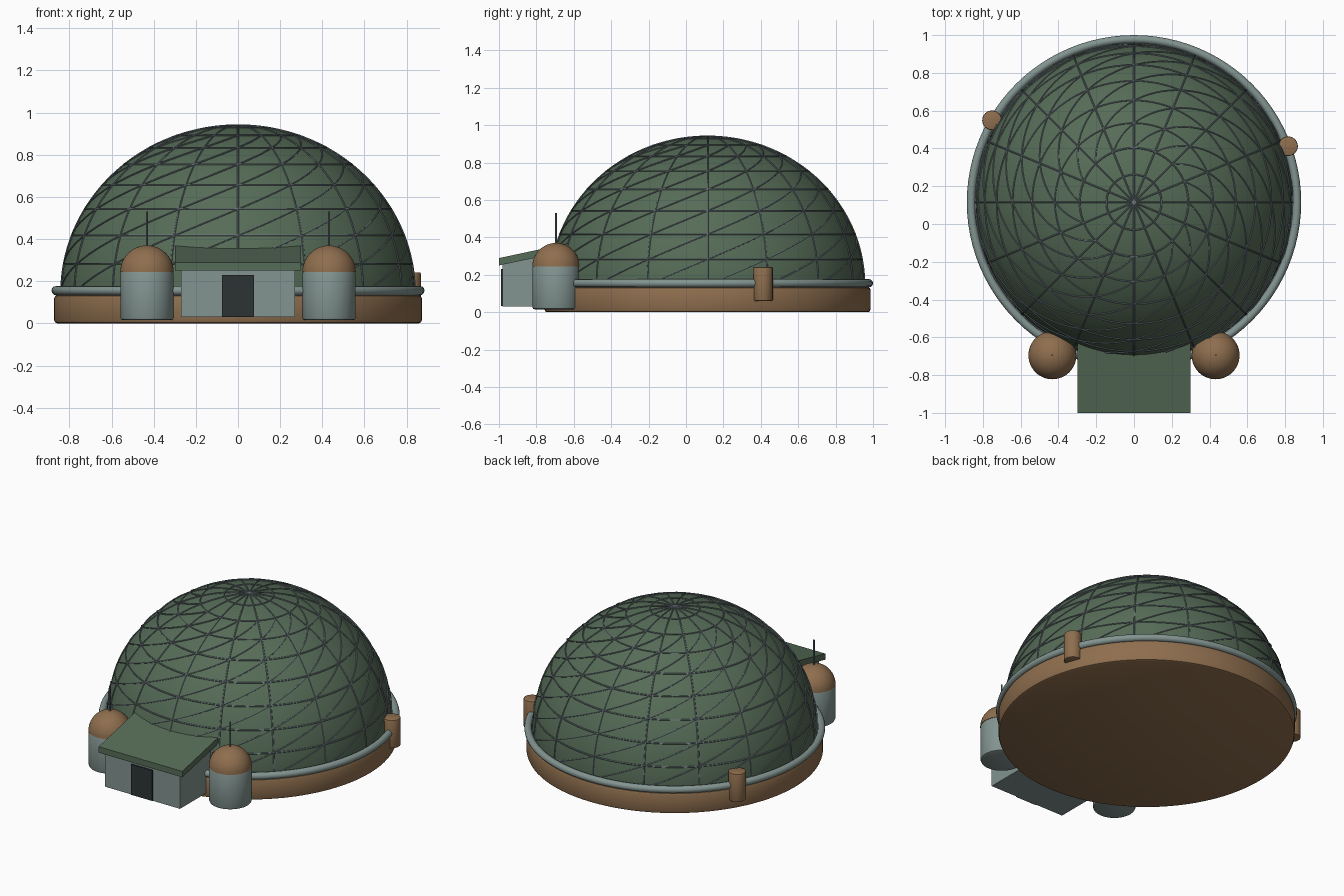
import bpy, bmesh, math
from mathutils import Vector

if "Cube" in bpy.data.objects:
    bpy.data.objects.remove(bpy.data.objects["Cube"])

CY = 0.115           # dome centre in y
SPRING = 0.145       # height where the dome starts
DOME_R, DOME_H = 0.838, 0.794
SEGS, RINGS, SUB = 16, 9, 6  # lattice divisions and curve steps per panel


def material(name, rgb):
    m = bpy.data.materials.new(name)
    m.diffuse_color = (*rgb, 1)
    m.use_nodes = True
    m.node_tree.nodes["Principled BSDF"].inputs["Base Color"].default_value = m.diffuse_color
    return m


GREEN = material("green_panel", (0.092, 0.150, 0.095))
BROWN = material("brown_clay", (0.275, 0.158, 0.077))
GREY = material("pale_grey_metal", (0.225, 0.297, 0.280))
STEEL = material("blue_grey_strut", (0.150, 0.185, 0.205))
BLACK = material("door_black", (0.025, 0.033, 0.034))


def finish(obj, mat, smooth=True):
    obj.data.materials.clear()
    obj.data.materials.append(mat)
    if smooth:
        bpy.ops.object.select_all(action='DESELECT')
        obj.select_set(True)
        bpy.context.view_layer.objects.active = obj
        bpy.ops.object.shade_smooth_by_angle(angle=math.radians(40))
    return obj


def mesh_object(name, bm):
    bmesh.ops.recalc_face_normals(bm, faces=bm.faces)
    me = bpy.data.meshes.new(name)
    bm.to_mesh(me)
    bm.free()
    obj = bpy.data.objects.new(name, me)
    bpy.context.collection.objects.link(obj)
    return obj


def lathe(name, profile, centre, mat, steps=48):
    """Turn an (r, z) profile around a vertical axis."""
    bm = bmesh.new()
    verts = [bm.verts.new((r, 0, z)) for r, z in profile]
    edges = [bm.edges.new(p) for p in zip(verts, verts[1:])]
    bmesh.ops.spin(bm, geom=verts + edges, cent=(0, 0, 0), axis=(0, 0, 1),
                   angle=math.tau, steps=steps)
    bmesh.ops.remove_doubles(bm, verts=bm.verts, dist=1e-5)
    obj = mesh_object(name, bm)
    obj.location = (*centre, 0)
    return finish(obj, mat)


def drum(r, z0, z1, b):
    """Cylinder profile with softened rims."""
    return [(0, z0), (r - b, z0), (r - 0.3 * b, z0 + 0.3 * b), (r, z0 + b),
            (r, z1 - b), (r - 0.3 * b, z1 - 0.3 * b), (r - b, z1), (0, z1)]


def cap(r, h, z, n):
    return [(r * math.cos(a), z + h * math.sin(a))
            for a in (math.pi / 2 * i / n for i in range(n))] + [(0, z + h)]


def side_extrude(name, yz, half, mat):
    """Extrude a (y, z) outline across x."""
    bm = bmesh.new()
    face = bm.faces.new([bm.verts.new((-half, y, z)) for y, z in yz])
    new = bmesh.ops.extrude_face_region(bm, geom=[face])["geom"]
    bmesh.ops.translate(bm, vec=(2 * half, 0, 0),
                        verts=[v for v in new if isinstance(v, bmesh.types.BMVert)])
    return finish(mesh_object(name, bm), mat, False)


# Foundation, dome shell and surrounding pipe
lathe("foundation", drum(0.872, 0, 0.135, 0.015), (0, CY), BROWN, 96)
lathe("dome_shell", [(0, 0.125), (DOME_R, 0.125)] + cap(DOME_R, DOME_H, SPRING, 36),
      (0, CY), GREEN, 96)
bpy.ops.mesh.primitive_torus_add(major_radius=0.863, minor_radius=0.022,
                                 major_segments=96, minor_segments=12,
                                 location=(0, CY, 0.155))
pipe = bpy.context.object
pipe.name = "perimeter_pipe"
finish(pipe, GREY)


# Strut lattice hugging the shell: meridians, level rings, rising diagonals
def node(ring, seg):
    lat = math.pi / 2 * ring / RINGS
    lon = math.tau * seg / SEGS
    r = DOME_R + 0.002
    return Vector((r * math.cos(lat) * math.cos(lon),
                   r * math.cos(lat) * math.sin(lon) + CY,
                   SPRING + (DOME_H + 0.002) * math.sin(lat)))


curve = bpy.data.curves.new("dome_lattice", 'CURVE')
curve.dimensions = '3D'
curve.bevel_depth = 0.004
curve.bevel_resolution = 1


def strut(points, cyclic=False):
    s = curve.splines.new('POLY')
    s.points.add(len(points) - 1)
    for p, co in zip(s.points, points):
        p.co = (*co, 1)
    s.use_cyclic_u = cyclic


for s in range(SEGS):
    strut([node(i / SUB, s) for i in range(RINGS * SUB + 1)])
    strut([node(i / SUB, s + i / SUB) for i in range((RINGS - 2) * SUB + 1)])
for r in range(RINGS):
    strut([node(r, i / SUB) for i in range(SEGS * SUB)], True)
lattice = bpy.data.objects.new("dome_lattice", curve)
bpy.context.collection.objects.link(lattice)
bpy.ops.object.select_all(action='DESELECT')
lattice.select_set(True)
bpy.context.view_layer.objects.active = lattice
bpy.ops.object.convert(target='MESH')
finish(bpy.context.object, STEEL)

# Entrance building with lean-to roof and door
side_extrude("entrance_walls",
             [(-0.98, 0.03), (-0.6, 0.03), (-0.6, 0.335), (-0.98, 0.256)], 0.27, GREY)
side_extrude("entrance_roof",
             [(-1.0, 0.25), (-0.62, 0.33), (-0.628, 0.369), (-1.0, 0.289)], 0.30, GREEN)
side_extrude("door",
             [(-0.988, 0.032), (-0.979, 0.032), (-0.979, 0.23), (-0.988, 0.23)], 0.075, BLACK)

# Flanking tanks with round caps and aerials
for side, x in (("left", -0.432), ("right", 0.432)):
    lathe(side + "_tank", drum(0.126, 0.015, 0.25, 0.012), (x, -0.695), GREY)
    lathe(side + "_tank_cap", [(0, 0.243)] + cap(0.127, 0.127, 0.243, 12), (x, -0.695), BROWN)
    lathe(side + "_aerial", [(0, 0.35), (0.005, 0.35), (0.005, 0.53), (0, 0.53)],
          (x, -0.695), STEEL, 8)

# Vent posts on the rim
for name, deg in (("right_vent_post", 20), ("left_vent_post", 150)):
    a = math.radians(deg)
    lathe(name, drum(0.052, 0.06, 0.242, 0.006),
          (0.868 * math.cos(a), CY + 0.868 * math.sin(a)), BROWN, 24)
